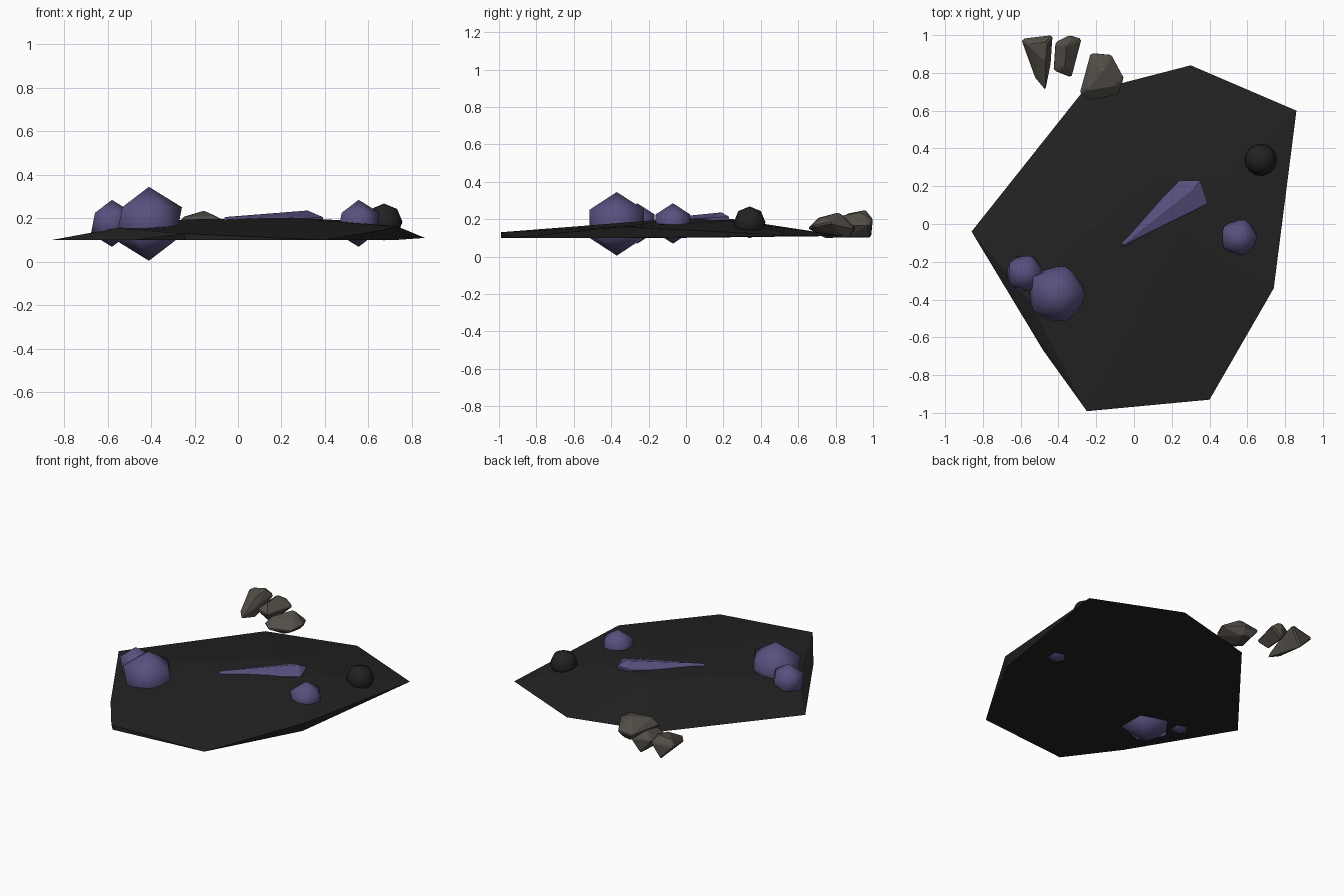
import bpy
import bmesh

if "Cube" in bpy.data.objects:
    bpy.data.objects.remove(bpy.data.objects["Cube"], do_unlink=True)


def material(name, rgb):
    m = bpy.data.materials.new(name)
    m.use_nodes = True
    m.diffuse_color = (*rgb, 1)
    bsdf = m.node_tree.nodes["Principled BSDF"]
    bsdf.inputs["Base Color"].default_value = (*rgb, 1)
    bsdf.inputs["Roughness"].default_value = 0.9
    return m


CHARCOAL = material("charcoal", (0.016, 0.016, 0.016))
PURPLE = material("dusty purple", (0.1, 0.08, 0.21))
STONE = material("brown stone", (0.088, 0.077, 0.064))


def hull(name, points, mat, bevel=0):
    """Faceted solid wrapped around a few corner points."""
    bm = bmesh.new()
    for p in points:
        bm.verts.new(p)
    result = bmesh.ops.convex_hull(bm, input=bm.verts)
    loose = [v for v in bm.verts if not v.link_faces]
    bmesh.ops.delete(bm, geom=loose, context="VERTS")
    bmesh.ops.dissolve_limit(bm, angle_limit=0.01, verts=bm.verts, edges=bm.edges)
    bmesh.ops.recalc_face_normals(bm, faces=bm.faces)
    mesh = bpy.data.meshes.new(name)
    bm.to_mesh(mesh)
    bm.free()
    mesh.materials.append(mat)
    obj = bpy.data.objects.new(name, mesh)
    bpy.context.collection.objects.link(obj)
    if bevel:
        mod = obj.modifiers.new("worn edges", "BEVEL")
        mod.width = bevel
        mod.segments = 1
    return obj


# Thin ground slab: a flat underside rising to a gentle crown
rim = [(-.86, -.04, .1), (-.48, -.67, .1), (-.25, -.99, .13), (-.24, -.99, .1),
       (.4, -.93, .1), (.74, -.34, .16), (.72, -.34, .1), (.86, .6, .11),
       (.3, .84, .11), (-.28, .69, .11)]
crown = [(-.56, -.4, .155), (-.25, -.05, .195), (.1, .25, .2), (.25, -.05, .203), (.5, .25, .19)]
hull("ground_slab", rim + crown, CHARCOAL)

# Long faceted shard lying across the slab
hull("long_shard", [(-.07, -.13, .18), (-.07, -.09, .18), (-.06, -.11, .206),
                    (-.05, -.13, .18), (.25, .23, .18), (.35, .23, .18),
                    (.39, .11, .18), (.24, .23, .21), (.35, .23, .213),
                    (.32, .19, .236), (.39, .11, .206)], PURPLE)

# Twenty-sided crystals sunk into the slab
for name, x, y, z, r in (("large_crystal", -.41, -.37, .175, .17),
                         ("small_left_crystal", -.58, -.26, .177, .108),
                         ("small_right_crystal", .555, -.07, .177, .108)):
    bpy.ops.mesh.primitive_ico_sphere_add(subdivisions=1, radius=r, location=(x, y, z))
    obj = bpy.context.object
    obj.name = name
    obj.data.materials.append(PURPLE)
    bpy.ops.object.shade_smooth()

# Dark round pebble
bpy.ops.mesh.primitive_uv_sphere_add(segments=16, ring_count=4, radius=.085,
                                     location=(.672, .34, .183))
pebble = bpy.context.object
pebble.name = "dark_pebble"
pebble.data.materials.append(CHARCOAL)
bpy.ops.object.shade_smooth()

# Three angular rocks at the back edge
hull("near_rock", [(-.29, .69, .16), (-.23, .91, .15), (-.12, .9, .15),
                   (-.05, .77, .18), (-.08, .68, .16), (-.23, .65, .15),
                   (-.25, .71, .21), (-.1, .73, .21), (-.16, .82, .237),
                   (-.2, .87, .1), (-.14, .86, .1), (-.18, .74, .1)], STONE, .008)
hull("left_rock", [(-.6, .98, .2), (-.43, 1, .2), (-.44, .85, .18),
                   (-.47, .7, .14), (-.52, .76, .14), (-.46, .96, .25),
                   (-.56, .95, .23), (-.47, .86, .23), (-.5, .99, .1),
                   (-.46, .84, .1)], STONE, .008)
hull("middle_rock", [(-.42, .96, .19), (-.34, 1, .2), (-.275, .98, .17),
                     (-.33, .77, .17), (-.43, .81, .17), (-.36, .94, .24),
                     (-.37, .83, .22), (-.35, .99, .1), (-.36, .84, .1)], STONE, .008)
